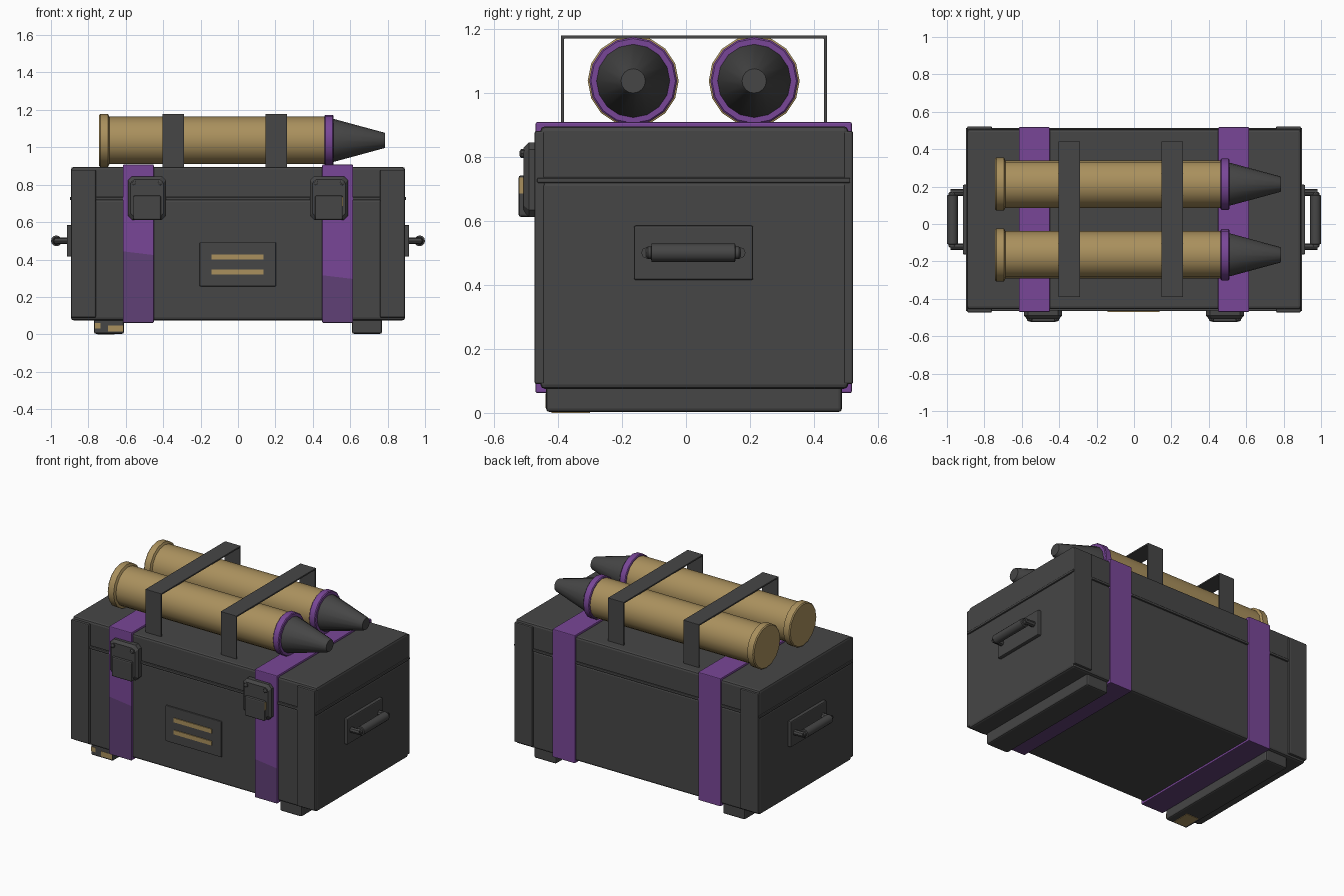
import bpy, bmesh, math
from mathutils import Matrix, Vector

if "Cube" in bpy.data.objects:
    bpy.data.objects.remove(bpy.data.objects["Cube"])


def mat(name, rgb):
    m = bpy.data.materials.new(name)
    m.diffuse_color = (*rgb, 1)
    m.use_nodes = True
    m.node_tree.nodes["Principled BSDF"].inputs["Base Color"].default_value = m.diffuse_color
    return m


GREY = mat("dark_grey", (0.061, 0.061, 0.061))
GOLD = mat("brass", (0.40, 0.28, 0.11))
PURPLE = mat("purple", (0.19, 0.062, 0.31))
DUSK = mat("worn_purple", (0.115, 0.05, 0.18))


def finish(name, bm, mats, bevel=0, smooth=False):
    me = bpy.data.meshes.new(name)
    bmesh.ops.recalc_face_normals(bm, faces=bm.faces)
    bm.to_mesh(me)
    bm.free()
    ob = bpy.data.objects.new(name, me)
    bpy.context.collection.objects.link(ob)
    for m in mats:
        me.materials.append(m)
    if bevel:
        b = ob.modifiers.new("bevel", 'BEVEL')
        b.width = bevel
        b.segments = 2
        b.limit_method = 'ANGLE'
    if smooth:
        bpy.context.view_layer.objects.active = ob
        ob.select_set(True)
        bpy.ops.object.shade_smooth_by_angle(angle=math.radians(35))
        ob.select_set(False)
    return ob


def add_box(bm, x, y, z):
    c = Vector(((x[0] + x[1]) / 2, (y[0] + y[1]) / 2, (z[0] + z[1]) / 2))
    s = Matrix.Diagonal((x[1] - x[0], y[1] - y[0], z[1] - z[0], 1))
    bmesh.ops.create_cube(bm, size=1, matrix=Matrix.Translation(c) @ s)


def box(name, x, y, z, m=GREY, bevel=0.0):
    bm = bmesh.new()
    add_box(bm, x, y, z)
    return finish(name, bm, [m], bevel)


def lathe(name, profile, center, axis, m, n=16):
    """Closed turned part: profile of (distance along axis, radius)."""
    bm = bmesh.new()
    q = Vector((0, 0, 1)).rotation_difference(Vector(axis))
    rings = []
    for d, r in profile:
        rings.append([bm.verts.new(Vector(center) + q @ Vector(
            (r * math.cos(2 * math.pi * i / n), r * math.sin(2 * math.pi * i / n), d)))
            for i in range(n)])
    for a, b in zip(rings, rings[1:]):
        for i in range(n):
            bm.faces.new((a[i], a[(i + 1) % n], b[(i + 1) % n], b[i]))
    bm.faces.new(rings[0])
    bm.faces.new(rings[-1])
    return finish(name, bm, [m], 0, True)


def span(s, a, b):
    return tuple(sorted((s * a, s * b)))


# crate body, lid and seam
box("crate_body", (-0.893, 0.893), (-0.455, 0.507), (0.075, 0.722), GREY, 0.014)
box("crate_lid", (-0.893, 0.893), (-0.455, 0.507), (0.724, 0.895), GREY, 0.014)
box("lid_seam", (-0.899, 0.899), (-0.465, 0.513), (0.718, 0.734), GREY, 0.004)

for s, side in ((-1, "left"), (1, "right")):
    # corner posts, front and back
    box(side + "_front_post", span(s, 0.76, 0.892), (-0.473, -0.44), (0.09, 0.88), GREY, 0.006)
    box(side + "_back_post", span(s, 0.76, 0.892), (0.49, 0.522), (0.09, 0.88), GREY, 0.006)
    # foot
    box(side + "_foot", span(s, 0.61, 0.77), (-0.437, 0.487), (0.003, 0.085), GREY, 0.01)

    # strap around the crate, worn on the lower front and the bottom
    bm = bmesh.new()
    add_box(bm, span(s, 0.45, 0.615), (-0.470, 0.518), (0.062, 0.908))
    bmesh.ops.bisect_plane(bm, geom=bm.verts[:] + bm.edges[:] + bm.faces[:],
                           plane_co=(0, 0, 0.37), plane_no=(0.12, 0, 1))
    bm.normal_update()
    for f in bm.faces:
        c = f.calc_center_median()
        low = c.z < 0.38
        f.material_index = int((low and f.normal.y < -0.5) or f.normal.z < -0.5)
    finish(side + "_strap", bm, [PURPLE, DUSK], 0.005)

    # latch: chamfered back plate, hasp block and rivets
    bm = bmesh.new()
    xa, xb, c = 0.385, 0.588, 0.022
    for y0, y1, ins in ((-0.46, -0.49, 0.0), (-0.49, -0.507, 0.014)):
        pts = [(xa + c, 0.612), (xb - c, 0.612), (xb, 0.612 + c), (xb, 0.845 - c),
               (xb - c, 0.845), (xa + c, 0.845), (xa, 0.845 - c), (xa, 0.612 + c)]
        cx, cz = (xa + xb) / 2, 0.7285
        k = 1 - ins / 0.1
        lo = [bm.verts.new((s * x, y0, z)) for x, z in pts]
        hi = [bm.verts.new((s * (cx + (x - cx) * k), y1, cz + (z - cz) * k)) for x, z in pts]
        bm.faces.new(lo)
        bm.faces.new(hi)
        for i in range(8):
            j = (i + 1) % 8
            bm.faces.new((lo[i], lo[j], hi[j], hi[i]))
    finish(side + "_latch_plate", bm, [GREY])
    box(side + "_latch_hasp", span(s, 0.412, 0.56), (-0.523, -0.48), (0.612, 0.742), GREY, 0.008)
    for i, x in enumerate((0.415, 0.558)):
        lathe(f"{side}_latch_rivet_{i}", [(0, 0.014), (0.015, 0.014), (0.02, 0.007)],
              (s * x, -0.50, 0.81), (0, -1, 0), GREY, 8)

    # carrying handle: plate, arms, grip
    box(side + "_handle_plate", span(s, 0.885, 0.915), (-0.163, 0.21), (0.415, 0.585), GREY, 0.006)
    for i, y in enumerate((-0.122, 0.168)):
        lathe(f"{side}_handle_arm_{i}", [(0, 0.018), (0.075, 0.018)],
              (s * 0.905, y, 0.5), (s, 0, 0), GREY, 8)
    lathe(side + "_handle_grip", [(-0.148, 0.015), (-0.142, 0.02), (-0.132, 0.02), (-0.13, 0.029),
                                  (0.13, 0.029), (0.132, 0.02), (0.142, 0.02), (0.148, 0.015)],
          (s * 0.971, 0.023, 0.5), (0, 1, 0), GREY, 12)

# worn paint on left foot and right latch
for i, (x, z) in enumerate((((-0.768, -0.735), (0.03, 0.06)), ((-0.695, -0.615), (0.015, 0.048)))):
    box(f"foot_scuff_{i}", x, (-0.439, -0.432), z, GOLD)
box("foot_bottom_scuff", (-0.75, -0.66), (-0.42, -0.30), (0.0, 0.006), GOLD)
box("latch_scuff", (0.555, 0.562), (-0.521, -0.50), (0.685, 0.735), GOLD)

# front plate with two brass bars
box("front_plate", (-0.205, 0.203), (-0.465, -0.44), (0.257, 0.492), GREY, 0.004)
for i, z in enumerate((0.334, 0.414)):
    box(f"front_plate_bar_{i}", (-0.142, 0.137), (-0.471, -0.455), (z - 0.014, z + 0.014), GOLD)

# two shells lying on the lid
for y, side in ((-0.165, "front"), (0.213, "back")):
    c, ax = (0, y, 1.037), (1, 0, 0)
    lathe(side + "_shell_case", [(-0.742, 0.136), (-0.736, 0.142), (-0.695, 0.142), (-0.688, 0.127),
                                 (0.475, 0.127)], c, ax, GOLD)
    lathe(side + "_shell_band", [(0.463, 0.132), (0.468, 0.137), (0.505, 0.137), (0.51, 0.132)],
          c, ax, PURPLE)
    lathe(side + "_shell_nose", [(0.50, 0.115), (0.515, 0.114), (0.78, 0.042), (0.787, 0.038)],
          c, ax, GREY)

# hold-down brackets over the shells
for i, x in enumerate(((-0.403, -0.288), (0.147, 0.262))):
    bm = bmesh.new()
    outer = [(-0.391, 0.885), (-0.391, 1.179), (0.441, 1.179), (0.441, 0.885)]
    inner = [(-0.381, 0.885), (-0.381, 1.169), (0.431, 1.169), (0.431, 0.885)]
    ring = outer + inner[::-1]
    a = [bm.verts.new((x[0], *p)) for p in ring]
    b = [bm.verts.new((x[1], *p)) for p in ring]
    for k in range(8):
        j = (k + 1) % 8
        bm.faces.new((a[k], a[j], b[j], b[k]))
    for k in range(3):
        for v in (a, b):
            bm.faces.new((v[k], v[k + 1], v[6 - k], v[7 - k]))
    finish(f"shell_bracket_{i}", bm, [GREY], 0.002)
